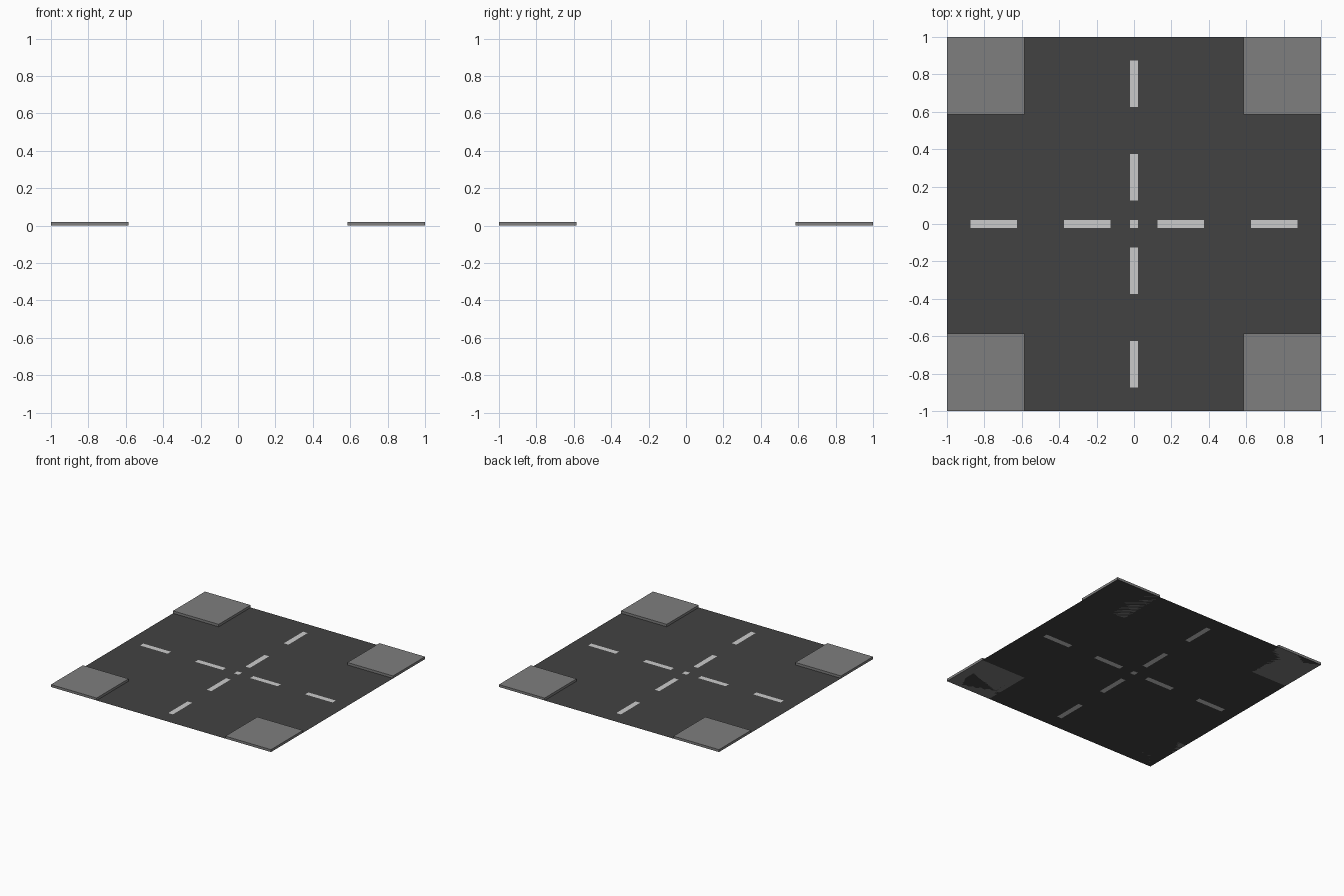
import bpy, bmesh

if "Cube" in bpy.data.objects:
    bpy.data.objects.remove(bpy.data.objects["Cube"])

def material(name, v):
    m = bpy.data.materials.new(name)
    m.diffuse_color = (v, v, v, 1)
    m.use_nodes = True
    m.node_tree.nodes["Principled BSDF"].inputs["Base Color"].default_value = m.diffuse_color
    return m

def make_object(name, bm, mat):
    bmesh.ops.remove_doubles(bm, verts=bm.verts[:], dist=1e-5)
    me = bpy.data.meshes.new(name)
    bm.to_mesh(me)
    bm.free()
    me.materials.append(mat)
    ob = bpy.data.objects.new(name, me)
    bpy.context.collection.objects.link(ob)
    return ob

asphalt = material("asphalt", 0.055)
paint = material("paint", 0.6)
concrete = material("concrete", 0.21)

HALF_LINE = 0.021
HALF_ROAD = 0.585
CURB = 0.02
DASHES = [(0.125, 0.375), (0.625, 0.875)]

def is_dash(along, across):
    a = abs(along)
    return abs(across) < HALF_LINE and (
        a < HALF_LINE or any(s < a < e for s, e in DASHES))

# Road surface and inlaid dashes share one flat grid, split by cell
pos = [HALF_LINE] + [v for d in DASHES for v in d] + [1.0]
cuts = sorted([-p for p in pos] + pos)
road, dashes = bmesh.new(), bmesh.new()
for x0, x1 in zip(cuts, cuts[1:]):
    for y0, y1 in zip(cuts, cuts[1:]):
        cx, cy = (x0 + x1) / 2, (y0 + y1) / 2
        bm = dashes if is_dash(cx, cy) or is_dash(cy, cx) else road
        bm.faces.new([bm.verts.new((x, y, 0)) for x, y in
                      ((x0, y0), (x1, y0), (x1, y1), (x0, y1))])
make_object("road_surface", road, asphalt)
make_object("lane_dashes", dashes, paint)

# Raised pavement slab in each corner
size = 1 - HALF_ROAD
mid = (1 + HALF_ROAD) / 2
for sx, side in ((-1, "left"), (1, "right")):
    for sy, end in ((-1, "front"), (1, "back")):
        bm = bmesh.new()
        bmesh.ops.create_cube(bm, size=1)
        bmesh.ops.scale(bm, vec=(size, size, CURB), verts=bm.verts)
        bmesh.ops.translate(bm, vec=(sx * mid, sy * mid, CURB / 2), verts=bm.verts)
        make_object(f"pavement_{end}_{side}", bm, concrete)
